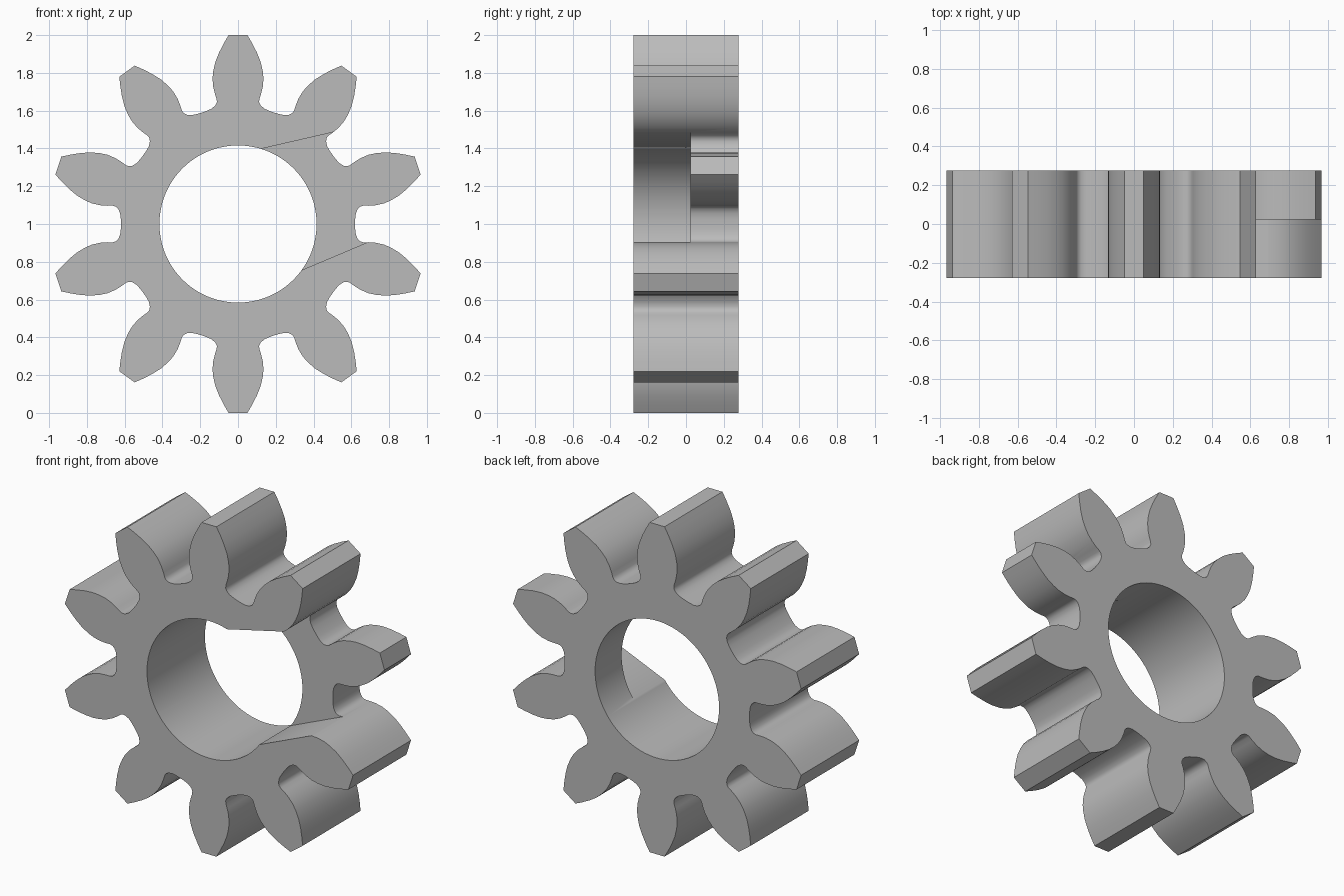
import bpy, bmesh, math
from mathutils import Matrix, Vector

TEETH = 10
FRONT, BACK, POCKET = -0.278, 0.277, 0.023
BORE = 0.416

if "Cube" in bpy.data.objects:
    bpy.data.objects.remove(bpy.data.objects["Cube"])

steel = bpy.data.materials.new("plain grey")
steel.use_nodes = True
steel.diffuse_color = (0.5, 0.5, 0.5, 1)
steel.node_tree.nodes["Principled BSDF"].inputs["Base Color"].default_value = steel.diffuse_color


def prism(name, outline, y0, y1):
    """Extrude an x-z outline, centred on the gear axis, from y0 to y1."""
    bm = bmesh.new()
    face = bm.faces.new([bm.verts.new((x, y0, z + 1)) for x, z in outline])
    side = bmesh.ops.extrude_face_region(bm, geom=[face])
    moved = [v for v in side["geom"] if isinstance(v, bmesh.types.BMVert)]
    bmesh.ops.translate(bm, verts=moved, vec=(0, y1 - y0, 0))
    bmesh.ops.recalc_face_normals(bm, faces=bm.faces)
    mesh = bpy.data.meshes.new(name)
    bm.to_mesh(mesh)
    bm.free()
    mesh.materials.append(steel)
    obj = bpy.data.objects.new(name, mesh)
    bpy.context.collection.objects.link(obj)
    return obj


# Half a tooth: tip corner, curved flank, root fillet
half = [(0.05, 1.0), (0.075, 0.957), (0.1, 0.908), (0.12, 0.858), (0.131, 0.81),
        (0.135, 0.77), (0.131, 0.725), (0.122, 0.688), (0.113, 0.662),
        (0.112, 0.645), (0.12, 0.628), (0.139, 0.611), (0.165, 0.599)]
root = (0.62 * math.sin(math.pi / TEETH), 0.62 * math.cos(math.pi / TEETH))
tooth = [(-x, z) for x, z in reversed(half)] + half + [root]

# Full toothed outline
outline = []
for i in range(TEETH):
    turn = Matrix.Rotation(-i * math.tau / TEETH, 2)
    outline += [turn @ Vector(p) for p in tooth]
gear = prism("gear", outline, FRONT, BACK)

# Cutters: round bore, and the front pocket that shortens one tooth
circle = [(BORE * math.cos(a * math.tau / 96), BORE * math.sin(a * math.tau / 96))
          for a in range(96)]
bore = prism("bore_cutter", circle, -1, 1)
pocket = prism("pocket_cutter", [(0, 0.37), (0.5, 0.485), (0.97, 0.705), (1.4, 0.4),
                                 (1.2, 0), (0.69, -0.095), (0.2, -0.302)], -1, POCKET)

bpy.ops.object.select_all(action="DESELECT")
gear.select_set(True)
bpy.context.view_layer.objects.active = gear
for cutter in (bore, pocket):
    cut = gear.modifiers.new(cutter.name, "BOOLEAN")
    cut.operation = "DIFFERENCE"
    cut.solver = "EXACT"
    cut.object = cutter
    bpy.ops.object.modifier_apply(modifier=cut.name)
    bpy.data.objects.remove(cutter)

# Smooth flanks and bore, crisp rims
bpy.ops.object.shade_smooth_by_angle(angle=math.radians(32))
